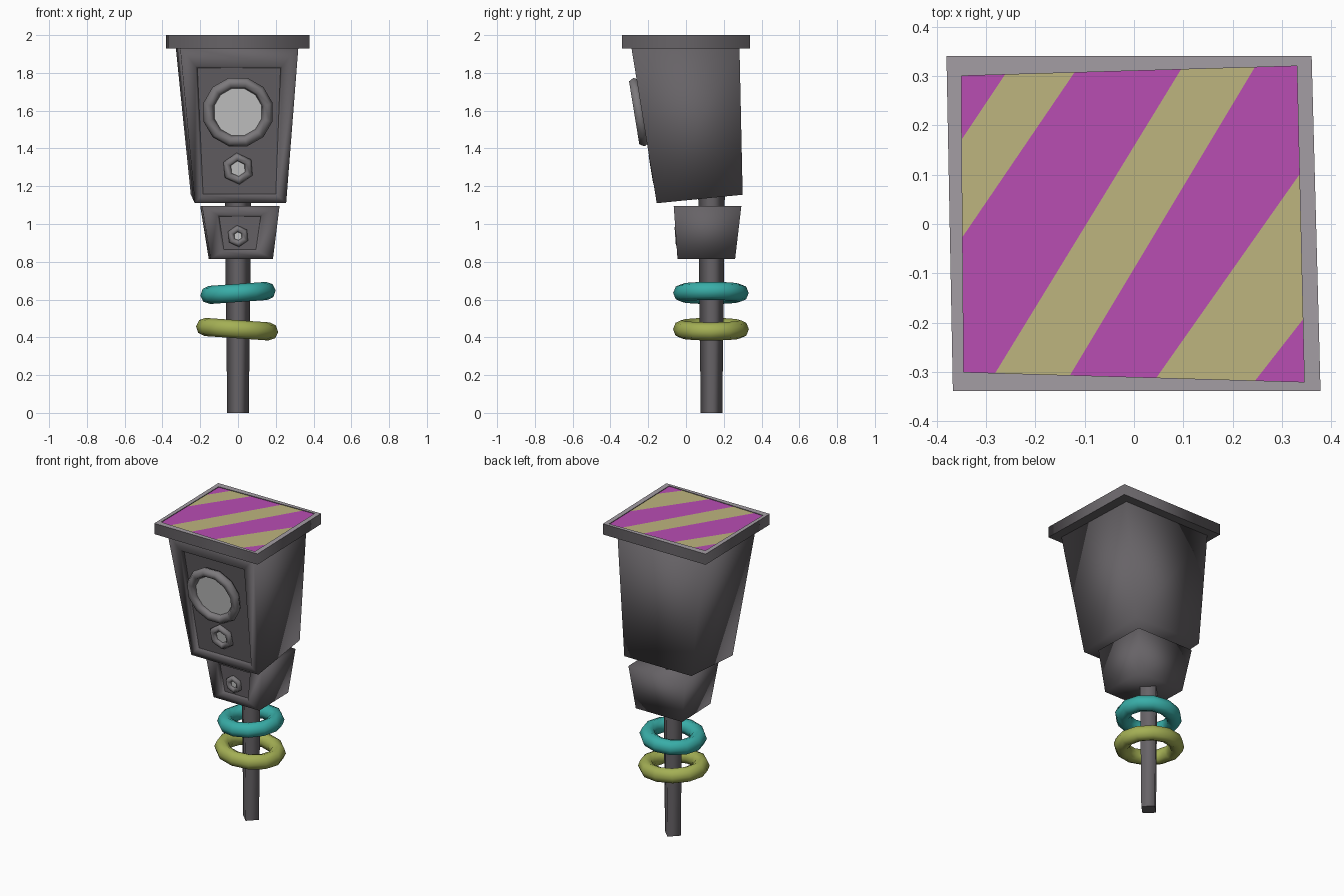
import bpy, bmesh
from math import radians, atan2, pi
from mathutils import Vector, Matrix

if "Cube" in bpy.data.objects:
    bpy.data.objects.remove(bpy.data.objects["Cube"])


def material(name, rgb):
    m = bpy.data.materials.new(name)
    m.diffuse_color = (*rgb, 1)
    m.use_nodes = True
    m.node_tree.nodes["Principled BSDF"].inputs["Base Color"].default_value = m.diffuse_color
    return m


dark = material("dark_grey", (.135, .125, .135))
mid = material("mid_grey", (.20, .19, .20))
light = material("light_grey", (.37, .34, .37))
teal = material("teal", (.04, .42, .39))
lime = material("lime", (.37, .43, .09))


def finish(bm, name, *mats):
    me = bpy.data.meshes.new(name)
    bm.to_mesh(me)
    bm.free()
    ob = bpy.data.objects.new(name, me)
    bpy.context.collection.objects.link(ob)
    for m in mats:
        me.materials.append(m)
    return ob


def loft(name, rings, mats, flat=()):
    """Skin equal-length point rings, cap both ends, smooth all but the flat faces."""
    bm = bmesh.new()
    vs = [[bm.verts.new(p) for p in r] for r in rings]
    n = len(rings[0])
    for a, b in zip(vs, vs[1:]):
        for i in range(n):
            j = (i + 1) % n
            bm.faces.new((a[i], a[j], b[j], b[i]))
    bm.faces.new(vs[0])
    bm.faces.new(vs[-1])
    bmesh.ops.recalc_face_normals(bm, faces=bm.faces)
    ob = finish(bm, name, *mats)
    polys = ob.data.polygons
    for p in polys:
        p.use_smooth = True
    for i in flat:
        polys[i].use_smooth = False
    return ob


def trapezoid(top, bottom):
    """Ring of four points from (x_left, x_right, y, z) edges."""
    return [(top[0], *top[2:]), (top[1], *top[2:]),
            (bottom[1], *bottom[2:]), (bottom[0], *bottom[2:])]


def torus(name, matrix, outer, tube, seg, minor, mat):
    bpy.ops.mesh.primitive_torus_add(major_radius=outer - tube, minor_radius=tube,
                                     major_segments=seg, minor_segments=minor)
    ob = bpy.context.object
    ob.name = name
    ob.matrix_world = matrix
    ob.data.materials.append(mat)
    bpy.ops.object.shade_smooth_by_angle(angle=radians(65))


def housing(name, back, front, panel, depth, lamps):
    """Tapered box with a recessed front panel and round lamps on the front slope."""
    (_, _, yt, zt), (_, _, yb, zb) = front
    slope = (yt - yb) / (zt - zb)

    def face_y(z):
        return yb + slope * (z - zb)
    rim = [(l, r, face_y(z), z) for l, r, z in panel]
    floor = [(l + .01, r - .01, face_y(z) + depth, z + dz)
             for (l, r, z), dz in zip(panel, (-.01, .01))]
    loft(name, [trapezoid(*back), trapezoid(*front), trapezoid(*rim), trapezoid(*floor)],
         [dark], flat=[-1])
    tilt = Matrix.Rotation(pi / 2 + atan2(-slope, 1), 4, 'X')
    for i, (z, outer, tube, seg, spin, off) in enumerate(lamps):
        m = (Matrix.Translation((0, face_y(z), z)) @ tilt
             @ Matrix.Rotation(radians(spin), 4, 'Z'))
        torus(f"{name}_lamp_rim_{i}", m @ Matrix.Translation((0, 0, off)),
              outer, tube, seg, 6, mid)
        # Lens stays plain light grey
        bpy.ops.mesh.primitive_cylinder_add(vertices=seg, radius=outer - tube, depth=.03)
        lens = bpy.context.object
        lens.name = f"{name}_lens_{i}"
        lens.matrix_world = m @ Matrix.Translation((0, 0, off - .016))


# Main housing with the large and the small lamp
housing("main_housing",
        [(-.33, .297, .283, 1.94), (-.25, .235, .30, 1.155)],
        [(-.307, .32, -.29, 1.94), (-.228, .255, -.155, 1.11)],
        [(-.225, .235, 1.835), (-.195, .21, 1.15)], .025,
        [(1.595, .19, .03, 12, 15, .015), (1.29, .085, .022, 6, 35, -.017)])

# Lower housing with one small lamp
housing("lower_housing",
        [(-.20, .21, .293, 1.095), (-.155, .18, .26, .815)],
        [(-.19, .22, -.065, 1.095), (-.145, .185, -.045, .815)],
        [(-.11, .13, 1.05), (-.085, .105, .855)], .02,
        [(.935, .058, .018, 6, 35, -.012)])

# Four-sided pole, set corner-on
cy = .135
loft("pole", [[(r, cy, z), (0, cy + r, z), (-r, cy, z), (0, cy - r, z)]
              for r, z in ((.057, 0), (.071, 1.2))], [dark], flat=[-2, -1])

# Two loose rings around the pole
for name, mat, x, z, tilt, outer, sy in (("upper_ring", teal, 0, .635, -4, .20, 1),
                                         ("lower_ring", lime, -.005, .443, 4, .218, .92)):
    torus(name, Matrix.Translation((x, cy - .003, z)) @ Matrix.Rotation(radians(tilt), 4, 'Y')
          @ Matrix.Diagonal((1, sy, 1, 1)), outer, .048, 12, 8, mat)

# Lid with dark soft edges, a lighter top border and a shallow recess
outline = [(-.38, .34), (.36, .34), (.378, -.338), (-.367, -.338)]
inner = [(-.35, .30), (.33, .32), (.345, -.32), (-.345, -.30)]
lid = loft("lid", [[(x, y, z) for x, y in pts] for pts, z in
                   ((outline, 1.93), (outline, 1.97), (outline, 2), (inner, 2),
                    (inner, 1.99))], [dark, light], flat=range(8, 18))
for p in list(lid.data.polygons)[8:12]:
    p.material_index = 1

# Striped top panel, cut into bands
bm = bmesh.new()
bm.faces.new([bm.verts.new((x, y, 1.996)) for x, y in reversed(inner)])
lines = [((-.35, .17), (-.26, .305)), ((-.35, -.03), (-.12, .308)),
         ((-.28, -.30), (.095, .313)), ((-.13, -.307), (.245, .318)),
         ((.045, -.312), (.335, .10)), ((.245, -.318), (.345, -.19))]
cuts = []
for a, b in lines:
    a, b = Vector((*a, 1.996)), Vector((*b, 1.996))
    normal = Vector((b.y - a.y, a.x - b.x, 0)).normalized()
    cuts.append((a, normal))
    bmesh.ops.bisect_plane(bm, geom=bm.verts[:] + bm.edges[:] + bm.faces[:],
                           plane_co=a, plane_no=normal)
for f in bm.faces:
    c = f.calc_center_median()
    f.material_index = sum((c - a).dot(n) > 0 for a, n in cuts) % 2
    if f.normal.z < 0:
        f.normal_flip()
finish(bm, "striped_panel", material("purple", (.48, .075, .45)),
       material("tan", (.51, .46, .21)))
